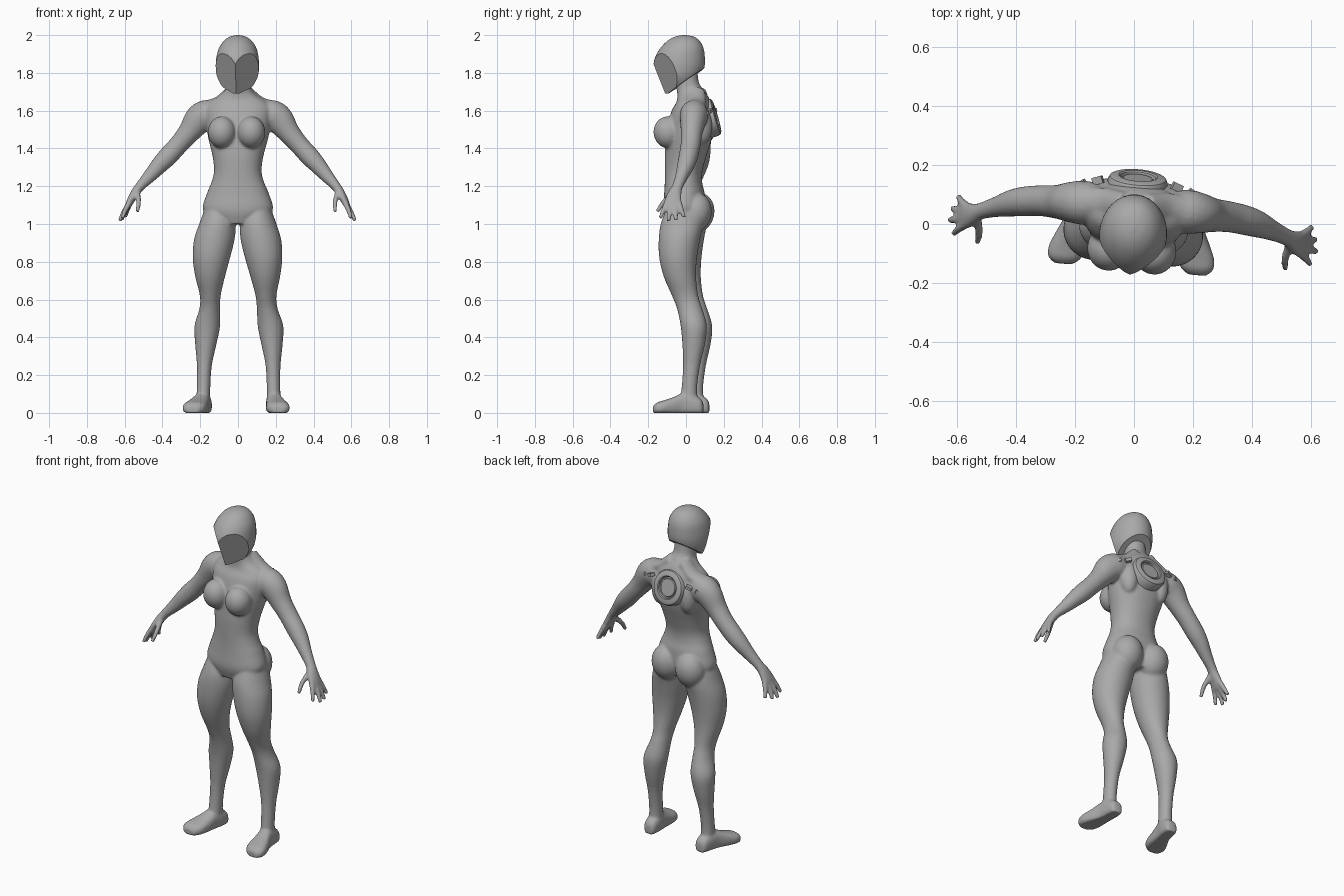
import bpy, bmesh, math
from mathutils import Vector, Matrix

if "Cube" in bpy.data.objects:
    bpy.data.objects.remove(bpy.data.objects["Cube"])

YAW = math.radians(-4.9)   # whole figure is turned slightly
grey = bpy.data.materials.new("plain_grey")
grey.diffuse_color = (0.4, 0.4, 0.4, 1)
grey.use_nodes = True
grey.node_tree.nodes["Principled BSDF"].inputs["Base Color"].default_value = grey.diffuse_color


def finish(name, bm, angle=None):
    bmesh.ops.recalc_face_normals(bm, faces=bm.faces)
    me = bpy.data.meshes.new(name)
    bm.to_mesh(me)
    bm.free()
    me.materials.append(grey)
    ob = bpy.data.objects.new(name, me)
    bpy.context.collection.objects.link(ob)
    ob.rotation_euler.z = YAW
    bpy.ops.object.select_all(action='DESELECT')
    ob.select_set(True)
    bpy.context.view_layer.objects.active = ob
    if angle:
        bpy.ops.object.shade_smooth_by_angle(angle=math.radians(angle))
    else:
        bpy.ops.object.shade_smooth()
    return ob


def catmull(rows, sub):
    """Smoothly interpolate rows of numbers."""
    out = []
    n = len(rows)
    for i in range(n - 1):
        p = [rows[max(0, min(n - 1, i + k))] for k in (-1, 0, 1, 2)]
        for s in range(sub):
            t = s / sub
            out.append([0.5 * (2 * b + (c - a) * t + (2 * a - 5 * b + 4 * c - d) * t * t
                               + (3 * b - a - 3 * c + d) * t ** 3) for a, b, c, d in zip(*p)])
    out.append(list(rows[-1]))
    return out


def skin(bm, rings):
    loops = [[bm.verts.new(p) for p in r] for r in rings]
    n = len(loops[0])
    for a, b in zip(loops, loops[1:]):
        for i in range(n):
            bm.faces.new((a[i], a[(i + 1) % n], b[(i + 1) % n], b[i]))
    bm.faces.new(loops[0][::-1])
    bm.faces.new(loops[-1])


def ring(c, u, v, n=32, power=1.0):
    pts = []
    for i in range(n):
        a = 2 * math.pi * i / n
        ca, sa = math.cos(a), math.sin(a)
        pts.append(c + u * math.copysign(abs(ca) ** power, ca) + v * math.copysign(abs(sa) ** power, sa))
    return pts


def stack(bm, rows, side=1, sub=4, power=1.0):
    """Horizontal rings: z, x min, x max, y front, y back."""
    rings = []
    for z, x0, x1, y0, y1 in catmull(rows, sub):
        c = Vector((side * (x0 + x1) / 2, (y0 + y1) / 2, z))
        rings.append(ring(c, Vector(((x1 - x0) / 2, 0, 0)), Vector((0, (y1 - y0) / 2, 0)), power=power))
    skin(bm, rings)


def tube(bm, rows, side=1, sub=4):
    """Limb along a path: x, y, z, radius along y, radius across."""
    rows = catmull(rows, sub)
    pts = [Vector((side * r[0], r[1], r[2])) for r in rows]
    rings = []
    for i, r in enumerate(rows):
        d = (pts[min(i + 1, len(pts) - 1)] - pts[max(i - 1, 0)]).normalized()
        u = (Vector((0, 1, 0)) - d * d.y).normalized()
        rings.append(ring(pts[i], u * r[3], d.cross(u) * r[4], 20))
    skin(bm, rings)


def ball(bm, c, r, tilt=0):
    m = Matrix.Translation(c) @ Matrix.Rotation(tilt, 4, 'X') @ Matrix.Diagonal((*r, 1))
    bmesh.ops.create_uvsphere(bm, u_segments=32, v_segments=20, radius=1, matrix=m)


# ---- body: torso, legs, arms and hands fused to one skin
bm = bmesh.new()
torso = [(1.0, .10, -.10, .08), (1.07, .185, -.12, .10), (1.16, .165, -.115, .098),
         (1.22, .14, -.112, .085), (1.28, .126, -.112, .086), (1.36, .135, -.112, .108),
         (1.45, .158, -.105, .135), (1.53, .172, -.095, .145), (1.60, .178, -.075, .14),
         (1.645, .155, -.05, .13), (1.68, .10, -.045, .115), (1.715, .068, -.05, .09),
         (1.75, .06, -.055, .068), (1.82, .058, -.055, .06)]
stack(bm, [(z, -w, w, a, b) for z, w, a, b in torso], power=0.92)

leg = [(1.07, .03, .18, -.10, .09), (1.0, .012, .205, -.125, .10), (.92, .016, .231, -.134, .085),
       (.82, .04, .238, -.13, .07), (.72, .068, .225, -.105, .066), (.62, .093, .203, -.062, .078),
       (.55, .098, .208, -.034, .10), (.46, .10, .236, -.014, .125), (.36, .12, .232, -.004, .115),
       (.25, .143, .222, 0, .09), (.13, .15, .222, -.008, .075), (.04, .15, .225, -.02, .08)]
# foot: y, x centre, half width, height
foot = [(.108, .183, .02, .05), (.095, .184, .036, .075), (.05, .187, .043, .10),
        (0, .195, .045, .105), (-.05, .208, .055, .083), (-.10, .22, .063, .066),
        (-.135, .226, .055, .055), (-.155, .228, .03, .035)]
arm = [(.10, .06, 1.585, .06, .065), (.17, .058, 1.578, .075, .08), (.215, .056, 1.55, .07, .078),
       (.265, .053, 1.485, .058, .06), (.32, .052, 1.42, .053, .052), (.375, .045, 1.36, .051, .052),
       (.42, .035, 1.312, .046, .046), (.47, .018, 1.255, .035, .036), (.52, 0, 1.20, .029, .026),
       (.545, -.012, 1.165, .036, .024), (.568, -.02, 1.125, .046, .02), (.582, -.022, 1.095, .042, .016)]
# finger: base, tip
fingers = [((.532, -.025, 1.165), (.522, -.075, 1.115), (.525, -.108, 1.065)),
           ((.570, -.05, 1.12), (.592, -.068, 1.075), (.608, -.085, 1.03)),
           ((.575, -.03, 1.11), (.606, -.036, 1.06), (.626, -.04, 1.015)),
           ((.575, -.01, 1.11), (.602, -.004, 1.06), (.62, 0, 1.018)),
           ((.570, .01, 1.12), (.590, .026, 1.075), (.603, .042, 1.035))]
for s in (-1, 1):
    stack(bm, leg, s)
    rings = []
    for y, x, w, h in catmull(foot, 4):
        r = ring(Vector((s * x, y, h * .42)), Vector((w, 0, 0)), Vector((0, 0, h * .58)), 24, 0.8)
        rings.append([Vector((p.x, p.y, max(p.z, 0))) for p in r])
    skin(bm, rings)
    tube(bm, arm, s)
    for f in fingers:
        tube(bm, [(*p, k, k) for p, k in zip(f, (.016, .0135, .011))], s)
    ball(bm, (s * .078, -.088, 1.485), (.074, .078, .085), 0.15)      # bust
    ball(bm, (s * .085, .058, 1.06), (.088, .085, .105), -0.2)        # seat
    ball(bm, (s * .10, .085, 1.53), (.055, .062, .11), 0.1)           # shoulder blade
    tube(bm, [(.04, .06, 1.70, .045, .035), (.11, .065, 1.645, .05, .03),
              (.18, .06, 1.61, .05, .045)], s)                        # shoulder slope
body = finish("body", bm)
rm = body.modifiers.new("fuse", 'REMESH')
rm.mode = 'VOXEL'
rm.voxel_size = 0.007
rm.use_smooth_shade = True
sm = body.modifiers.new("soften", 'SMOOTH')
sm.factor = 0.5
sm.iterations = 9

# ---- helmet: rounded shell with flat visor planes and slanted bottom
bm = bmesh.new()
shell = [(2.0, .008, -.02, .0), (1.992, .042, -.058, .04), (1.97, .074, -.098, .072),
         (1.93, .10, -.137, .093), (1.88, .112, -.165, .10), (1.83, .115, -.172, .098),
         (1.78, .108, -.158, .08), (1.73, .082, -.137, .05), (1.69, .045, -.118, .0)]
stack(bm, [(z, -w, w, a, b) for z, w, a, b in shell], sub=5)


def slice_off(co, no):
    g = bm.verts[:] + bm.edges[:] + bm.faces[:]
    cut = bmesh.ops.bisect_plane(bm, geom=g, plane_co=co, plane_no=no, clear_outer=True)
    bmesh.ops.holes_fill(bm, edges=[e for e in bm.edges if e.is_boundary], sides=0)


for s in (-1, 1):
    slice_off((0, -.174, 1.85), Vector((s * .68, -.68, -.27)).normalized())
slice_off((0, -.095, 1.69), Vector((0, .58, -.82)).normalized())
finish("helmet", bm, 22)

# ---- round pack on the upper back, turned profile of radius and height
bm = bmesh.new()
prof = [(.102, -.045), (.102, .0), (.096, .014), (.088, .018), (.066, .020),
        (.061, .016), (.059, .004), (.052, .004), (.049, .012), (.001, .012)]
skin(bm, [ring(Vector((0, 0, h)), Vector((r, 0, 0)), Vector((0, r, 0)), 48) for r, h in prof])
bm.transform(Matrix.Translation((0, .145, 1.565)) @ Matrix.Rotation(math.radians(-74), 4, 'X'))
finish("back_disc", bm, 30)

# ---- small clips beside the pack
bm = bmesh.new()
for s in (-1, 1):
    for x, y, z, a in ((.135, .137, 1.60, .35), (.19, .118, 1.585, .6)):
        m = (Matrix.Translation((s * x, y, z)) @ Matrix.Rotation(-s * a, 4, 'Z')
             @ Matrix.Rotation(s * .35, 4, 'Y') @ Matrix.Diagonal((.036, .026, .018, 1)))
        bmesh.ops.create_cube(bm, size=1, matrix=m)
finish("back_clips", bm, 30)
